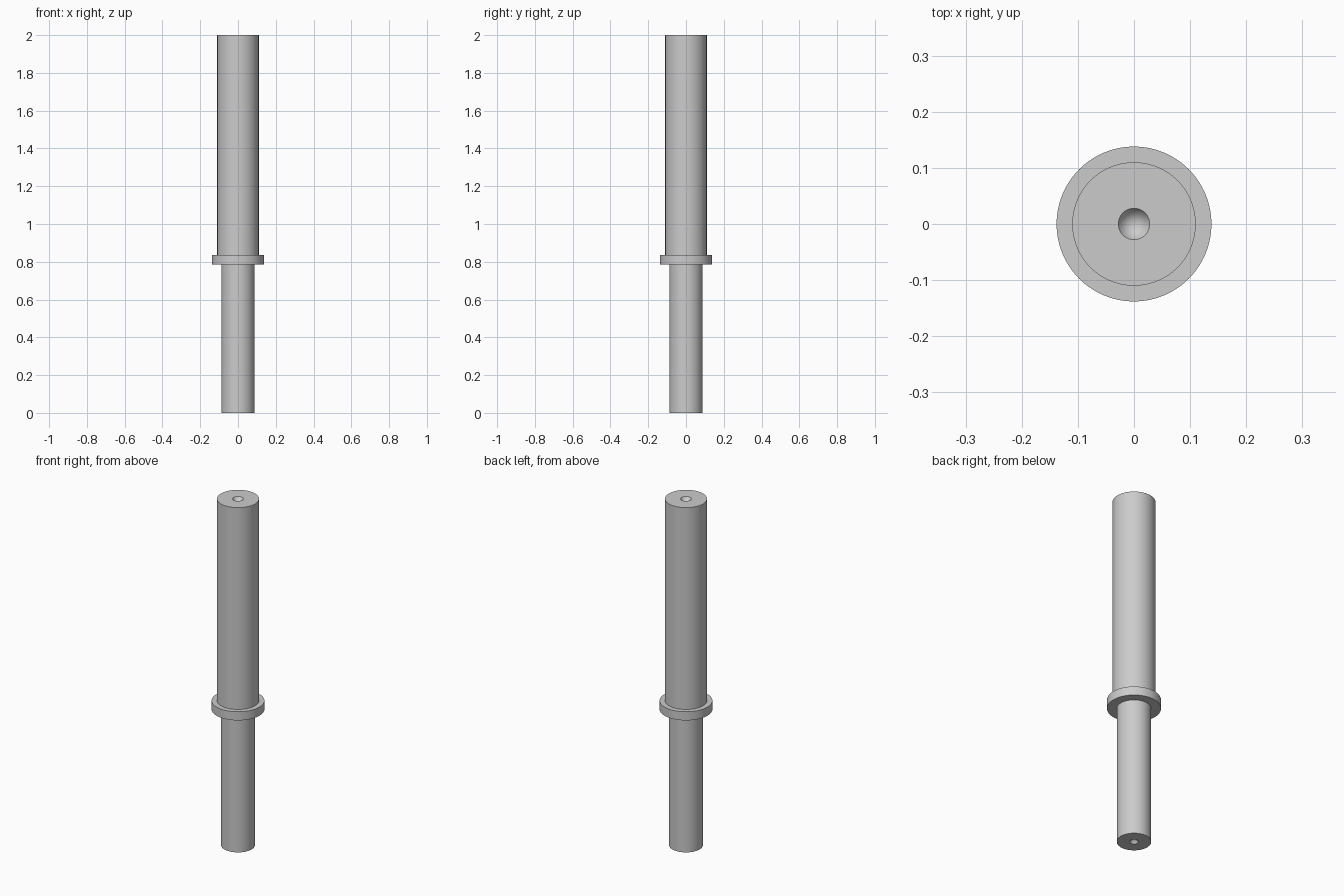
import bpy
import bmesh
from math import cos, sin, tau, radians

SIDES = 96
SHAFT_R, COLLAR_R, BODY_R = 0.088, 0.138, 0.11
COLLAR_LOW, COLLAR_TOP, HEIGHT = 0.785, 0.835, 2.0

cube = bpy.data.objects.get("Cube")
if cube:
    bpy.data.objects.remove(cube, do_unlink=True)

steel = bpy.data.materials.new("grey_steel")
steel.use_nodes = True
grey = (0.6, 0.6, 0.6, 1)
steel.diffuse_color = grey
steel.node_tree.nodes["Principled BSDF"].inputs["Base Color"].default_value = grey


def lathe(name, profile):
    """Turn (radius, height) points, listed upwards on the outside, about z."""
    bm = bmesh.new()
    rings = []
    for r, z in profile:
        if r == 0:
            rings.append([bm.verts.new((0, 0, z))] * SIDES)
        else:
            rings.append([bm.verts.new((r * cos(tau * i / SIDES), r * sin(tau * i / SIDES), z))
                          for i in range(SIDES)])
    for low, high in zip(rings, rings[1:]):
        for i in range(SIDES):
            j = (i + 1) % SIDES
            corners = (low[i], low[j], high[j], high[i])
            bm.faces.new(list(dict.fromkeys(corners)))
    mesh = bpy.data.meshes.new(name)
    bm.to_mesh(mesh)
    bm.free()
    mesh.materials.append(steel)
    obj = bpy.data.objects.new(name, mesh)
    bpy.context.collection.objects.link(obj)
    return obj


parts = [
    # Narrow shaft with a conical centre hole in its lower end
    lathe("lower_shaft", [(0, 0.04), (0.023, 0), (SHAFT_R, 0), (SHAFT_R, COLLAR_LOW)]),
    # Collar joining both shafts
    lathe("collar", [(SHAFT_R, COLLAR_LOW), (COLLAR_R, COLLAR_LOW),
                     (COLLAR_R, COLLAR_TOP), (BODY_R, COLLAR_TOP)]),
    # Thick shaft with a conical centre hole in its upper end
    lathe("upper_shaft", [(BODY_R, COLLAR_TOP), (BODY_R, HEIGHT),
                          (0.028, HEIGHT), (0, HEIGHT - 0.048)]),
]

# Smooth the turned sides and keep the rims sharp
bpy.ops.object.select_all(action="DESELECT")
for part in parts:
    part.select_set(True)
bpy.context.view_layer.objects.active = parts[0]
bpy.ops.object.shade_smooth_by_angle(angle=radians(30))
